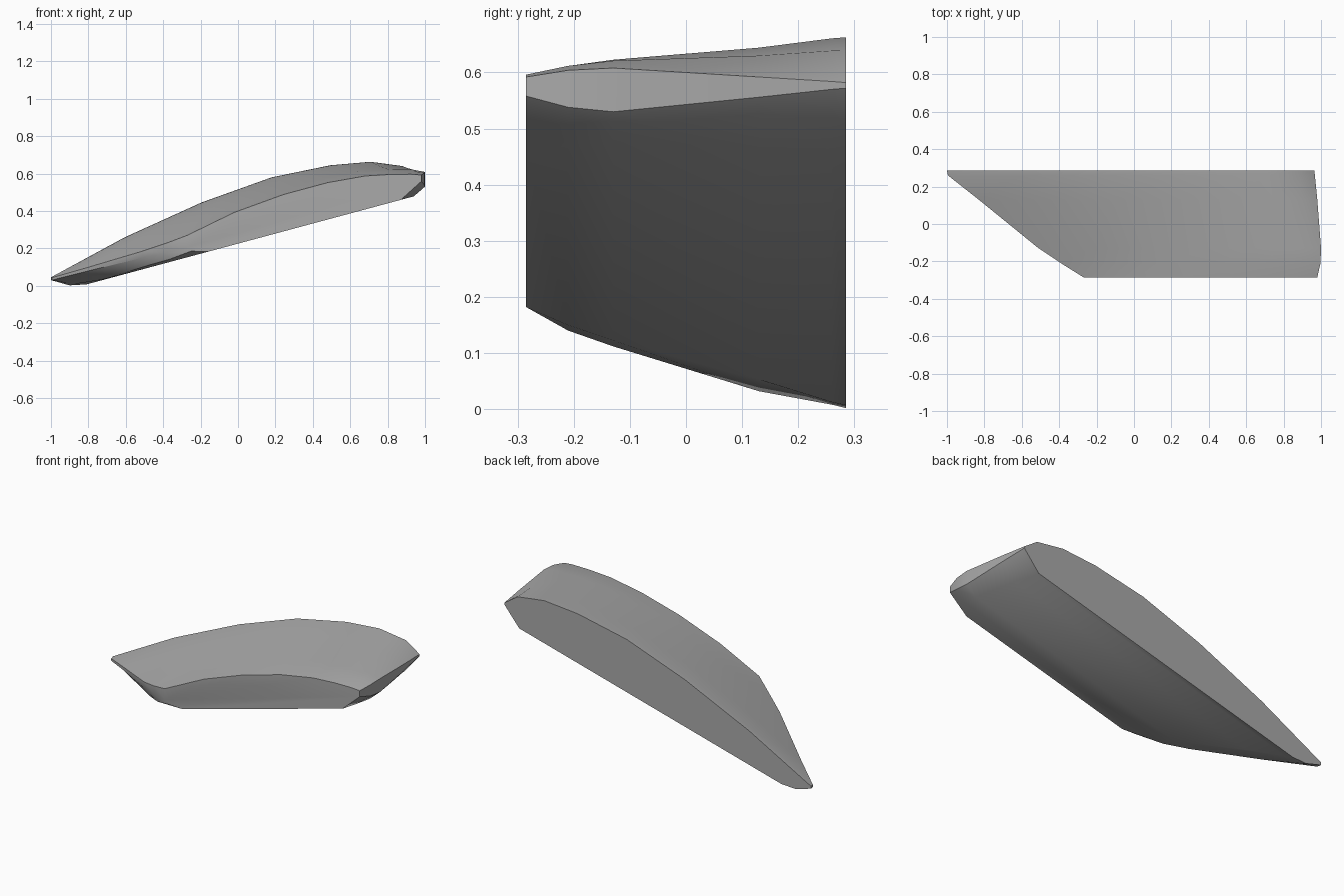
import bpy, bmesh, math

cube = bpy.data.objects.get("Cube")
if cube:
    bpy.data.objects.remove(cube, do_unlink=True)

# Crown profile along the chord: position, height at the back, height at the front
CROWN = [(0, 0, 0), (.2, .5, .64), (.41, .85, .95), (.6, 1, .98),
         (.76, .9, .8), (.87, .71, .5), (.957, .38, .2), (1, 0, 0)]

# Ribs: y, left x, left top z, left low z, right x, right top z, right low z,
#       crown height, keel x, keel z, lower right x
RIBS = [
    (-.285, -.27, .27, .205, .98, .592, .558, .09, -.25, .185, .87),
    (-.21, -.39, .225, .175, .997, .604, .538, .108, -.37, .14, .91),
    (-.13, -.51, .185, .15, 1, .608, .53, .125, -.47, .112, .94),
    (.13, -.83, .09, .072, .98, .592, .556, .18, -.73, .032, .9),
    (.26, -.995, .043, .03, .967, .584, .57, .21, -.88, .008, .872),
    (.285, -1, .045, .03, .965, .582, .572, .212, -.9, .002, .87),
]


def underside(x):
    """Height of the flat sloping underside."""
    return .225 + .269 * x


def rib_outline(rib):
    y, xl, zl, zl_low, xr, zr, zr_low, crown, xk, zk, xb = rib
    blend = (.285 - y) / .57
    pts = []
    for t, back, front in CROWN:
        shape = back + (front - back) * blend
        pts.append((xl + (xr - xl) * t, y, zl + (zr - zl) * t + crown * shape))
    pts += [(xr, y, zr_low), (xb, y, underside(xb)),
            (xk + .09, y, underside(xk + .09)), (xk, y, zk), (xl, y, zl_low)]
    return pts


# Loft the ribs into one closed body
bm = bmesh.new()
rings = [[bm.verts.new(p) for p in rib_outline(r)] for r in RIBS]
for a, b in zip(rings, rings[1:]):
    for i in range(len(a)):
        j = (i + 1) % len(a)
        bm.faces.new((a[i], a[j], b[j], b[i]))
caps = [bm.faces.new(rings[0]), bm.faces.new(rings[-1])]
bmesh.ops.recalc_face_normals(bm, faces=bm.faces)

mesh = bpy.data.meshes.new("curved_shell")
bm.to_mesh(mesh)
bm.free()
shell = bpy.data.objects.new("curved_shell", mesh)
bpy.context.collection.objects.link(shell)

# Plain grey surface
grey = bpy.data.materials.new("light_grey")
grey.use_nodes = True
grey.diffuse_color = (.4, .4, .4, 1)
grey.node_tree.nodes["Principled BSDF"].inputs["Base Color"].default_value = (.4, .4, .4, 1)
mesh.materials.append(grey)

# Smooth crown and underside, crisp end faces
bpy.ops.object.select_all(action="DESELECT")
shell.select_set(True)
bpy.context.view_layer.objects.active = shell
bpy.ops.object.shade_smooth_by_angle(angle=math.radians(35))
